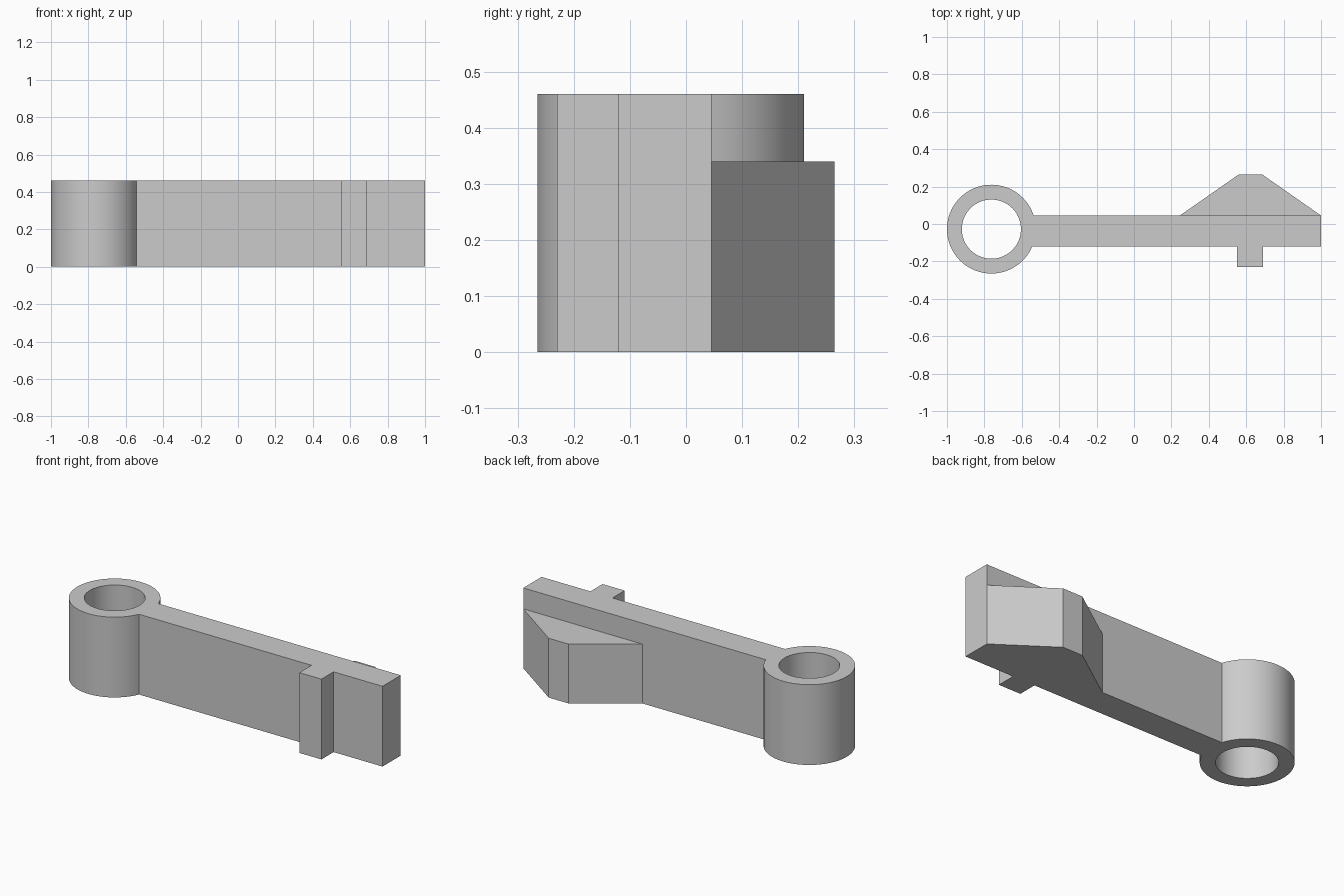
import bpy, bmesh
from math import asin, cos, sin, pi

cube = bpy.data.objects.get("Cube")
if cube:
    bpy.data.objects.remove(cube)

HEIGHT, WEDGE_HEIGHT = 0.46, 0.34
CX, CY, R_OUT, R_IN = -0.7625, -0.0275, 0.2375, 0.158
BACK, FRONT = 0.045, -0.12

grey = bpy.data.materials.new("plain_grey")
grey.use_nodes = True
grey.diffuse_color = (0.6, 0.6, 0.6, 1)
grey.node_tree.nodes["Principled BSDF"].inputs["Base Color"].default_value = (0.6, 0.6, 0.6, 1)


def extrude_object(name, bm, height):
    """Raise the flat faces in bm into a solid and link it."""
    result = bmesh.ops.extrude_face_region(bm, geom=bm.faces[:], use_keep_orig=True)
    top = [v for v in result["geom"] if isinstance(v, bmesh.types.BMVert)]
    bmesh.ops.translate(bm, verts=top, vec=(0, 0, height))
    bmesh.ops.recalc_face_normals(bm, faces=bm.faces[:])
    mesh = bpy.data.meshes.new(name)
    bm.to_mesh(mesh)
    bm.free()
    mesh.materials.append(grey)
    obj = bpy.data.objects.new(name, mesh)
    bpy.context.collection.objects.link(obj)
    bpy.ops.object.select_all(action="DESELECT")
    obj.select_set(True)
    bpy.context.view_layer.objects.active = obj
    bpy.ops.object.shade_smooth_by_angle(angle=0.5)
    return obj


# Lever body: a ring whose right-hand arc is shared with the arm
bm = bmesh.new()
low = asin((FRONT - CY) / R_OUT)
high = asin((BACK - CY) / R_OUT)
JOINT, REST = 8, 72
angles = [low + (high - low) * i / JOINT for i in range(JOINT)]
angles += [high + (2 * pi + low - high) * i / REST for i in range(REST)]
outer, inner = [
    [bm.verts.new((CX + r * cos(a), CY + r * sin(a), 0)) for a in angles]
    for r in (R_OUT, R_IN)
]
count = len(angles)
for i in range(count):
    j = (i + 1) % count
    bm.faces.new((inner[i], outer[i], outer[j], inner[j]))

# Arm with the square rib on its front side
arm = [(0.55, FRONT), (0.55, -0.23), (0.69, -0.23), (0.69, FRONT), (1, FRONT), (1, BACK)]
arm_verts = [bm.verts.new((x, y, 0)) for x, y in arm]
bm.faces.new(arm_verts + outer[JOINT::-1])
extrude_object("lever_body", bm, HEIGHT)

# Lower tapered block on the back of the arm
bm = bmesh.new()
wedge = [(0.245, BACK), (1, BACK), (0.685, 0.265), (0.56, 0.265)]
bm.faces.new([bm.verts.new((x, y, 0)) for x, y in wedge])
extrude_object("back_wedge", bm, WEDGE_HEIGHT)
